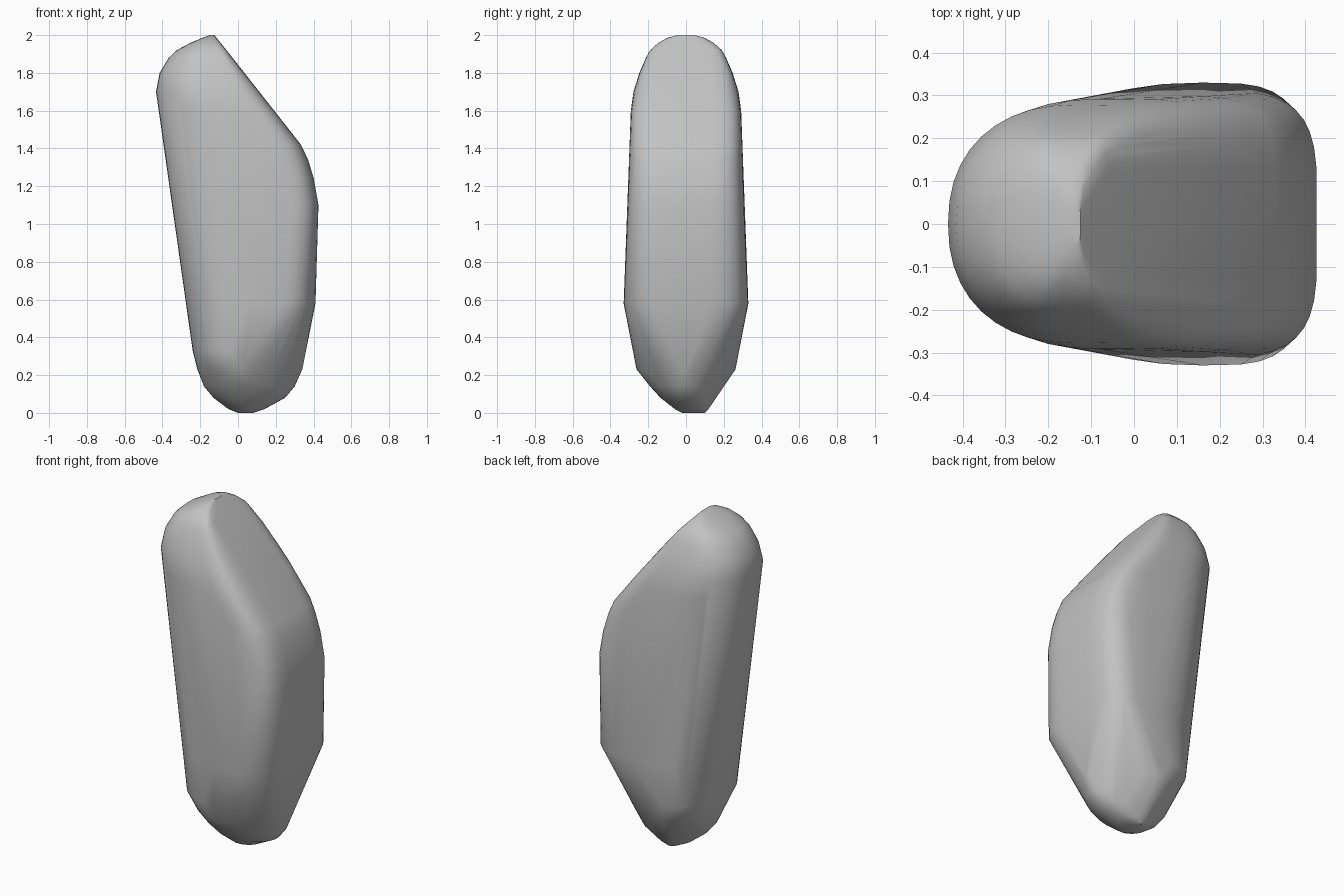
import bpy, bmesh
from math import cos, sin, pi, copysign

old = bpy.data.objects.get("Cube")
if old:
    bpy.data.objects.remove(old, do_unlink=True)

# Single stone colour
stone = bpy.data.materials.new("grey_stone")
stone.use_nodes = True
grey = (0.54, 0.54, 0.54, 1)
stone.diffuse_color = grey
stone.node_tree.nodes["Principled BSDF"].inputs["Base Color"].default_value = grey


def power(v, n):
    return copysign(abs(v) ** (2 / n), v)


def section(bm, z, x0, xc, x1, half, left_n, right_n, yc=0, steps=40):
    """Horizontal slice: soft on the left, squarer or softer on the right."""
    for i in range(steps):
        a = 2 * pi * i / steps
        c, s = cos(a), sin(a)
        n, r = (right_n, x1 - xc) if c > 0 else (left_n, xc - x0)
        bm.verts.new((xc + r * power(c, n), yc + half * power(s, n), z))


# Slices from the foot to the slanted top:
# height, left, middle, right, half width, left and right roundness
slices = [
    (0.00, 0.00, 0.04, 0.08, 0.06, 2, 2, 0.04),
    (0.02, -0.05, 0.04, 0.14, 0.09, 1.8, 2, 0.03),
    (0.08, -0.13, 0.04, 0.25, 0.145, 1.8, 2, 0.01),
    (0.14, -0.18, 0.03, 0.30, 0.19, 1.8, 1.8),
    (0.23, -0.215, 0.02, 0.34, 0.262, 1.9, 1.6),
    (0.33, -0.24, 0.04, 0.36, 0.28, 2.8, 1.8),
    (0.58, -0.275, 0.16, 0.412, 0.33, 2.4, 3.6),
    (1.10, -0.347, 0.10, 0.428, 0.313, 2.4, 4.2),
    (1.24, -0.368, 0.08, 0.403, 0.306, 2.4, 4.4),
    (1.34, -0.38, 0.05, 0.373, 0.303, 2.4, 4.4),
    (1.42, -0.39, 0.03, 0.335, 0.30, 2.4, 4.6),
    (1.60, -0.418, -0.08, 0.195, 0.292, 2.3, 5),
    (1.70, -0.434, -0.14, 0.115, 0.278, 2.25, 5),
    (1.80, -0.415, -0.17, 0.036, 0.247, 2.2, 6),
    (1.88, -0.367, -0.18, -0.027, 0.212, 2.2, 7),
    (1.92, -0.325, -0.17, -0.06, 0.19, 2.2, 8),
    (1.96, -0.25, -0.17, -0.095, 0.145, 2.2, 8),
    (1.985, -0.19, -0.15, -0.115, 0.10, 2.2, 6),
    (2.00, -0.15, -0.138, -0.125, 0.05, 2, 4),
]

# Stone body: skin stretched over the slices
bm = bmesh.new()
for args in slices:
    section(bm, *args)
hull = bmesh.ops.convex_hull(bm, input=bm.verts[:])
bmesh.ops.delete(bm, geom=list({v for v in hull["geom_interior"] + hull["geom_unused"]
                               if isinstance(v, bmesh.types.BMVert)}), context="VERTS")
bmesh.ops.remove_doubles(bm, verts=bm.verts[:], dist=0.012)
bmesh.ops.dissolve_limit(bm, angle_limit=0.04, verts=bm.verts[:], edges=bm.edges[:])
bmesh.ops.triangulate(bm, faces=[f for f in bm.faces if len(f.verts) > 4])
bmesh.ops.recalc_face_normals(bm, faces=bm.faces[:])
mesh = bpy.data.meshes.new("stone_body")
bm.to_mesh(mesh)
bm.free()
mesh.materials.append(stone)
body = bpy.data.objects.new("stone_body", mesh)
bpy.context.collection.objects.link(body)

# Soft shading with crisp facet edges
bpy.ops.object.select_all(action="DESELECT")
body.select_set(True)
bpy.context.view_layer.objects.active = body
bpy.ops.object.shade_smooth_by_angle(angle=0.6)
